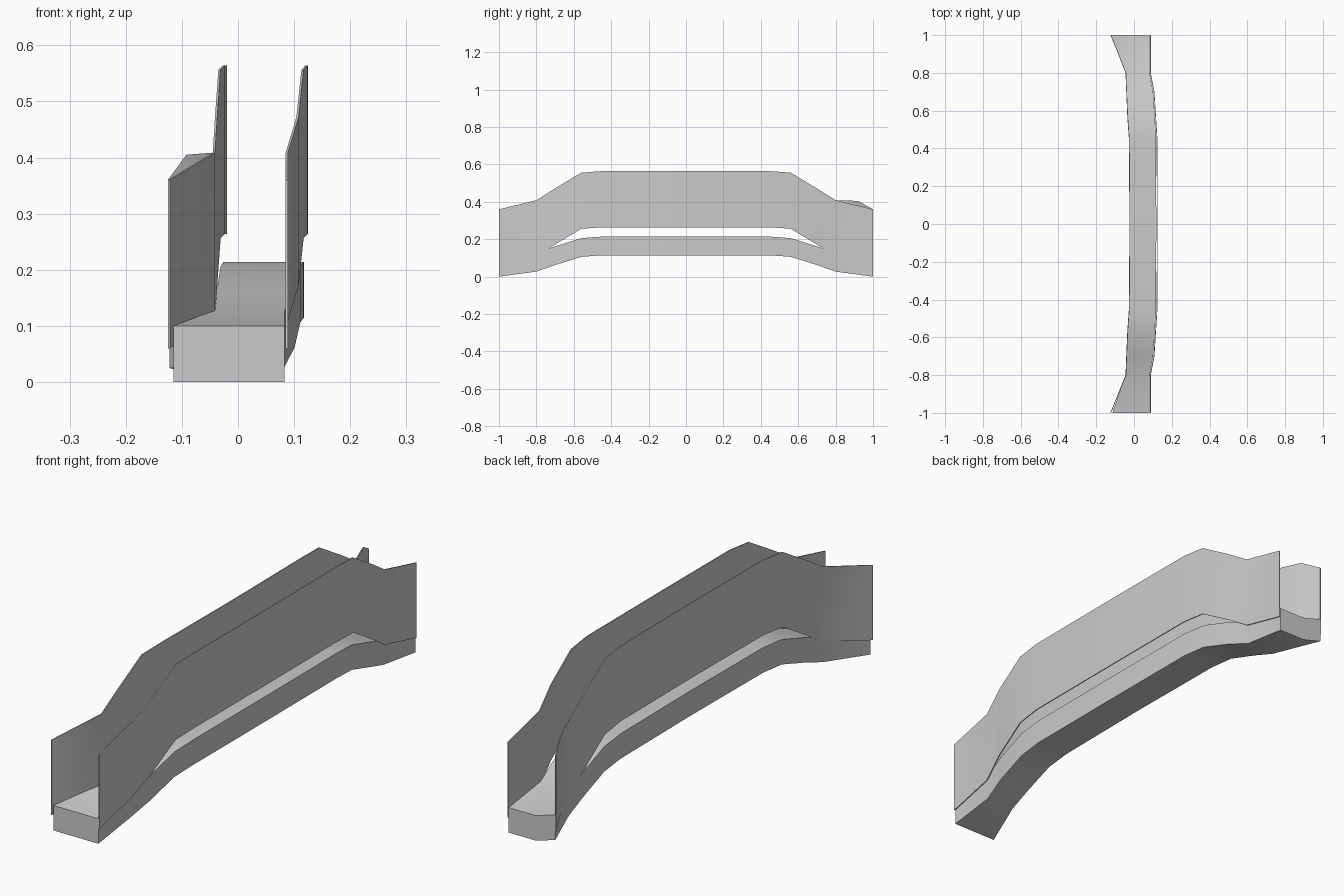
import bpy, bmesh

if "Cube" in bpy.data.objects:
    bpy.data.objects.remove(bpy.data.objects["Cube"])


def loft(name, sections):
    """Closed solid skinned through equal-length cross-sections."""
    bm = bmesh.new()
    rings = [[bm.verts.new(p) for p in s] for s in sections]
    n = len(rings[0])
    for a, b in zip(rings, rings[1:]):
        for i in range(n):
            j = (i + 1) % n
            bm.faces.new((a[i], a[j], b[j], b[i]))
    bm.faces.new(rings[0])
    bm.faces.new(rings[-1])
    bmesh.ops.recalc_face_normals(bm, faces=bm.faces)
    me = bpy.data.meshes.new(name)
    bm.to_mesh(me)
    bm.free()
    ob = bpy.data.objects.new(name, me)
    bpy.context.collection.objects.link(ob)
    bpy.ops.object.select_all(action='DESELECT')
    ob.select_set(True)
    bpy.context.view_layer.objects.active = ob
    bpy.ops.object.shade_smooth_by_angle(angle=0.5)
    return ob


# Half profile from the ends inward:
# distance along y, rise, deck left, deck right, left wall, right wall
half = [
    (1.00, 0.000, -0.115, 0.083, -0.123, 0.087),
    (0.80, 0.027, -0.044, 0.083, -0.043, 0.087),
    (0.70, 0.062, -0.038, 0.101, -0.039, 0.106),
    (0.56, 0.106, -0.031, 0.111, -0.033, 0.115),
    (0.45, 0.114, -0.026, 0.117, -0.025, 0.122),
    (0.00, 0.114, -0.022, 0.118, -0.022, 0.123),
]
stations = [(-y, *r) for y, *r in half] + [(y, *r) for y, *r in half[-2::-1]]

# Arched deck, with a lifted outer corner at the back left flare
deck = []
for y, z, l, r, _, _ in stations:
    m = max(l + 0.005, -0.035)
    lift = 0
    if y == 1:
        l, lift = -0.122, 0.025
    deck.append([(l, y, z + lift), (m, y, z), (r, y, z),
                 (r, y, z + 0.1), (m, y, z + 0.1), (l, y, z + 0.1 + lift)])
loft("deck", deck)


def wall(name, path, t=0.002):
    loft(name, [[(x - t, y, lo), (x + t, y, lo), (x + t, y, hi), (x - t, y, hi)]
                for x, y, lo, hi in path])


# Thin side walls following the arch
base = [(s[0], s[1] * 1.8 + 0.06 if s[1] < 0.06 else s[1] + 0.15 - (0.04 if s[1] < 0.1 else 0))
        for s in stations]
right = [(s[5], y, lo, lo + 0.3) for s, (y, lo) in zip(stations, base)]
left = [(s[4], y, lo, lo + 0.3) for s, (y, lo) in zip(stations, base)]
# Raised crest on the back left flare
left.insert(-1, (-0.09, 0.92, 0.095, 0.405))
wall("right_wall", right)
wall("left_wall", left)
